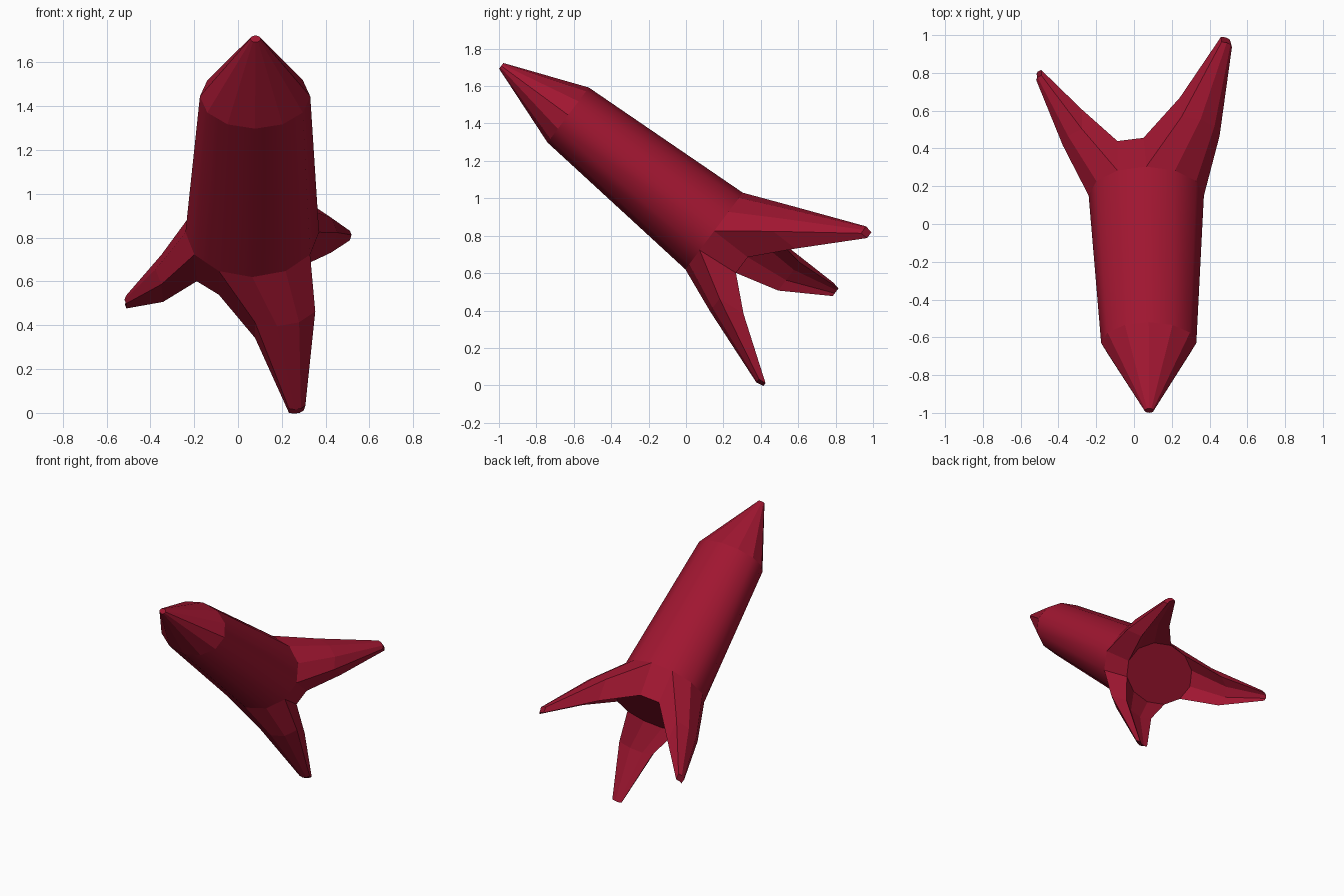
import bpy, bmesh, math
from mathutils import Vector

if "Cube" in bpy.data.objects:
    bpy.data.objects.remove(bpy.data.objects["Cube"])

N = 12
UP = Vector((0, 0.6, 0.8))          # second axis of the tilted cross-sections

mat = bpy.data.materials.new("red_paint")
mat.diffuse_color = (0.35, 0.008, 0.03, 1)
mat.use_nodes = True
mat.node_tree.nodes["Principled BSDF"].inputs["Base Color"].default_value = mat.diffuse_color


def ring(centre, rx, rv):
    return [Vector(centre) + Vector((rx * math.cos(2 * math.pi * i / N), 0, 0))
            + UP * rv * math.sin(2 * math.pi * i / N) for i in range(N)]


def loft(name, rings, cap_start, cap_end, skip=(), smooth=False):
    """Bridge equal rings; skip holds side numbers left open."""
    bm = bmesh.new()
    vs = [[bm.verts.new(p) for p in r] for r in rings]
    n = len(rings[0])
    for a, b in zip(vs, vs[1:]):
        for i in range(n):
            if i not in skip:
                j = (i + 1) % n
                f = bm.faces.new((a[i], a[j], b[j], b[i]))
                f.smooth = smooth
    if cap_start:
        bm.faces.new(vs[0])
    if cap_end:
        bm.faces.new(vs[-1])
    bmesh.ops.recalc_face_normals(bm, faces=bm.faces[:])
    # open shells: make the normals point away from the middle
    mid = sum((v.co for v in bm.verts), Vector()) / len(bm.verts)
    if sum((f.calc_center_median() - mid).dot(f.normal) for f in bm.faces) < 0:
        bmesh.ops.reverse_faces(bm, faces=bm.faces[:])
    me = bpy.data.meshes.new(name)
    bm.to_mesh(me)
    bm.free()
    ob = bpy.data.objects.new(name, me)
    bpy.context.collection.objects.link(ob)
    me.materials.append(mat)
    return ob


tip = ring((0.08, -0.988, 1.708), 0.024, 0.019)
shoulder = ring((0.078, -0.63, 1.445), 0.252, 0.184)
waist = ring((0.065, 0.15, 0.825), 0.305, 0.256)
tail = ring((0.05, 0.33, 0.685), 0.275, 0.21)

# Faceted nose, smooth hull
loft("nose_cone", [tip, shoulder], True, False)
loft("hull", [shoulder, waist], False, False, smooth=True)

# Tail section: only every fourth side is bare, fins grow from the others
bare = (3, 7, 11)
loft("tail_section", [waist, tail], False, True,
     skip=[i for i in range(N) if i not in bare])

# Three fins: root patch extruded to a middle and a small tip
fins = [
    ("upper_right_fin", 0, (0.36, 0.58, 0.85), (0.493, 0.967, 0.82)),
    ("left_fin", 4, (-0.335, 0.495, 0.635), (-0.507, 0.785, 0.512)),
    ("lower_fin", 8, (0.215, 0.215, 0.385), (0.27, 0.40, 0.012)),
]
for name, s, mid, end in fins:
    idx = [(s + k) % N for k in range(4)]
    root = [waist[i] for i in idx] + [tail[i] for i in reversed(idx)]
    c = sum(root, Vector()) / len(root)
    middle = [Vector(mid) + (p - c) * 0.66 for p in root]
    point = [Vector(end) + (p - c) * 0.18 for p in root]
    loft(name, [root, middle, point], False, True)
